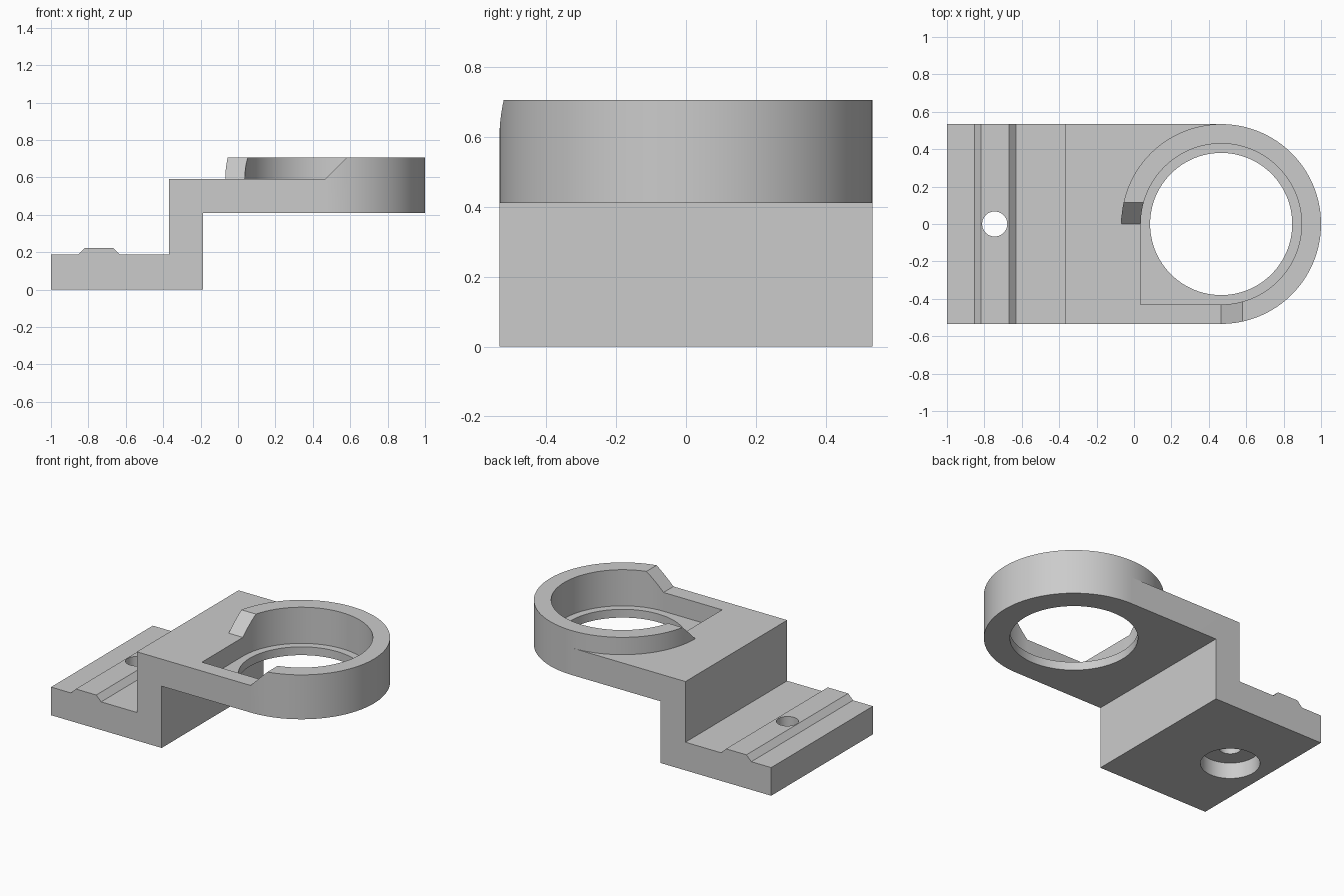
import bpy
import bmesh
from mathutils import Vector

cube = bpy.data.objects.get("Cube")
if cube:
    bpy.data.objects.remove(cube, do_unlink=True)

# Main dimensions
CX, R = 0.466, 0.534            # ring centre and outer radius
POCKET_R, HOLE_R = 0.43, 0.38
PLATE_Z, PLATE_TOP, RING_TOP = 0.41, 0.59, 0.705
FLOOR_Z = 0.465                 # pocket floor
BOLT_X = -0.745

grey = bpy.data.materials.new("light grey")
grey.use_nodes = True
colour = (0.6, 0.6, 0.6, 1)
grey.diffuse_color = colour
grey.node_tree.nodes["Principled BSDF"].inputs["Base Color"].default_value = colour


def finish(name, bm):
    bmesh.ops.recalc_face_normals(bm, faces=bm.faces)
    mesh = bpy.data.meshes.new(name)
    bm.to_mesh(mesh)
    bm.free()
    mesh.materials.append(grey)
    obj = bpy.data.objects.new(name, mesh)
    bpy.context.collection.objects.link(obj)
    return obj


def extrude(name, points, offset):
    bm = bmesh.new()
    face = bm.faces.new([bm.verts.new(p) for p in points])
    out = bmesh.ops.extrude_face_region(bm, geom=[face])
    verts = [v for v in out["geom"] if isinstance(v, bmesh.types.BMVert)]
    bmesh.ops.translate(bm, verts=verts, vec=Vector(offset))
    return finish(name, bm)


def cylinder(name, x, radius, z0, z1, segments=128):
    bm = bmesh.new()
    bmesh.ops.create_cone(bm, cap_ends=True, segments=segments,
                          radius1=radius, radius2=radius, depth=z1 - z0)
    bmesh.ops.translate(bm, verts=bm.verts, vec=(x, 0, (z0 + z1) / 2))
    return finish(name, bm)


def combine(target, other, operation):
    other.hide_render = True
    mod = target.modifiers.new(other.name, "BOOLEAN")
    mod.operation, mod.solver, mod.object = operation, "EXACT", other
    bpy.context.view_layer.objects.active = target
    bpy.ops.object.modifier_apply(modifier=mod.name)
    bpy.data.objects.remove(other, do_unlink=True)


# Stepped bracket with a raised rib across the foot
profile = [(-1, 0), (-0.187, 0), (-0.187, PLATE_Z), (CX, PLATE_Z),
           (CX, PLATE_TOP), (-0.37, PLATE_TOP), (-0.37, 0.187), (-0.632, 0.187),
           (-0.668, 0.223), (-0.818, 0.223), (-0.854, 0.187), (-1, 0.187)]
bracket = extrude("bracket", [(x, -R, z) for x, z in profile], (0, 2 * R, 0))

# Round holder at the end of the upper plate
combine(bracket, cylinder("ring", CX, R, PLATE_Z, RING_TOP), "UNION")

# Quarter of the raised rim removed, with sloping ends
bm = bmesh.new()
bmesh.ops.create_cube(bm, size=1)
rise = 0.2
for v in bm.verts:
    top = v.co.z > 0
    slope = rise if top else 0
    v.co = (CX + slope if v.co.x > 0 else -0.4,
            slope if v.co.y > 0 else -0.8,
            PLATE_TOP + slope)
combine(bracket, finish("rim_gap", bm), "DIFFERENCE")

# Pocket: round with one square corner
combine(bracket, cylinder("pocket", CX, POCKET_R, FLOOR_Z, 1), "DIFFERENCE")
x0 = CX - POCKET_R
corner = [(x0, -POCKET_R, FLOOR_Z), (CX, -POCKET_R, FLOOR_Z),
          (CX, 0, FLOOR_Z), (x0, 0, FLOOR_Z)]
combine(bracket, extrude("pocket_corner", corner, (0, 0, 0.5)), "DIFFERENCE")

# Through hole, bolt hole and counterbore from below
combine(bracket, cylinder("lens_hole", CX, HOLE_R, 0.3, 1), "DIFFERENCE")
combine(bracket, cylinder("bolt_hole", BOLT_X, 0.067, -0.1, 0.4, 48), "DIFFERENCE")
combine(bracket, cylinder("counterbore", BOLT_X, 0.177, -0.1, 0.105, 64), "DIFFERENCE")

# Smooth curved walls, crisp edges
bpy.ops.object.select_all(action="DESELECT")
bracket.select_set(True)
bpy.context.view_layer.objects.active = bracket
bpy.ops.object.shade_smooth_by_angle(angle=0.5)
